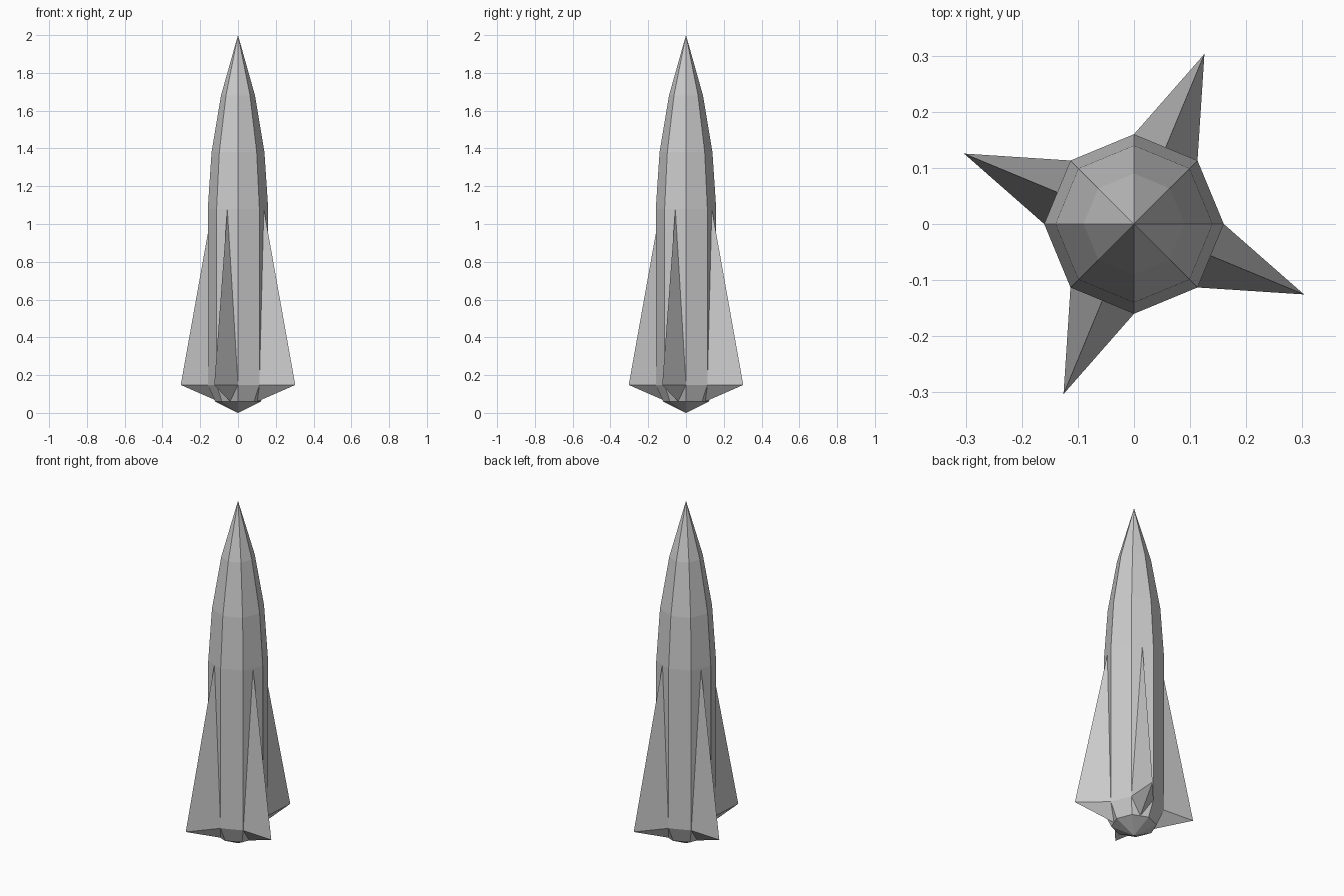
import bpy, bmesh, math
from mathutils import Matrix, Vector

if "Cube" in bpy.data.objects:
    bpy.data.objects.remove(bpy.data.objects["Cube"])

SIDES = 8
STEP = 2 * math.pi / SIDES
# hull profile between the two pointed ends: (radius, height)
PROFILE = [(0.12, 0.06), (0.16, 0.148), (0.16, 1.08), (0.14, 1.38), (0.09, 1.68)]


def polar(radius, angle, z):
    return Vector((radius * math.cos(angle), radius * math.sin(angle), z))


def finish(bm, name):
    bmesh.ops.recalc_face_normals(bm, faces=bm.faces[:])
    mesh = bpy.data.meshes.new(name)
    bm.to_mesh(mesh)
    bm.free()
    obj = bpy.data.objects.new(name, mesh)
    bpy.context.collection.objects.link(obj)
    return obj


# Hull: eight-sided rings joined together, closed by a tail point and a nose point
bm = bmesh.new()
rings = [[bm.verts.new(polar(r, i * STEP, z)) for i in range(SIDES)] for r, z in PROFILE]
tail = bm.verts.new((0, 0, 0))
nose = bm.verts.new((0, 0, 2))
for i in range(SIDES):
    j = (i + 1) % SIDES
    for low, high in zip(rings, rings[1:]):
        bm.faces.new((low[i], low[j], high[j], high[i]))
    bm.faces.new((tail, rings[0][j], rings[0][i]))
    bm.faces.new((nose, rings[-1][i], rings[-1][j]))
finish(bm, "hull")

# Fins: tapered wedges growing out of every second hull side
half = STEP / 2
inner = math.cos(half)
corners = [
    polar(0.16 * inner, 0, 1.08),   # top of the fin
    polar(0.16, -half, 0.148),      # root corners
    polar(0.16, half, 0.148),
    polar(0.12 * inner, 0, 0.06),   # bottom of the fin
    polar(0.328, 0, 0.148),         # outer tip
]
for k in range(4):
    turn = Matrix.Rotation(1.5 * STEP + k * math.pi / 2, 3, 'Z')
    bm = bmesh.new()
    verts = [bm.verts.new(turn @ c) for c in corners]
    bmesh.ops.convex_hull(bm, input=verts)
    finish(bm, f"fin_{k + 1}")
